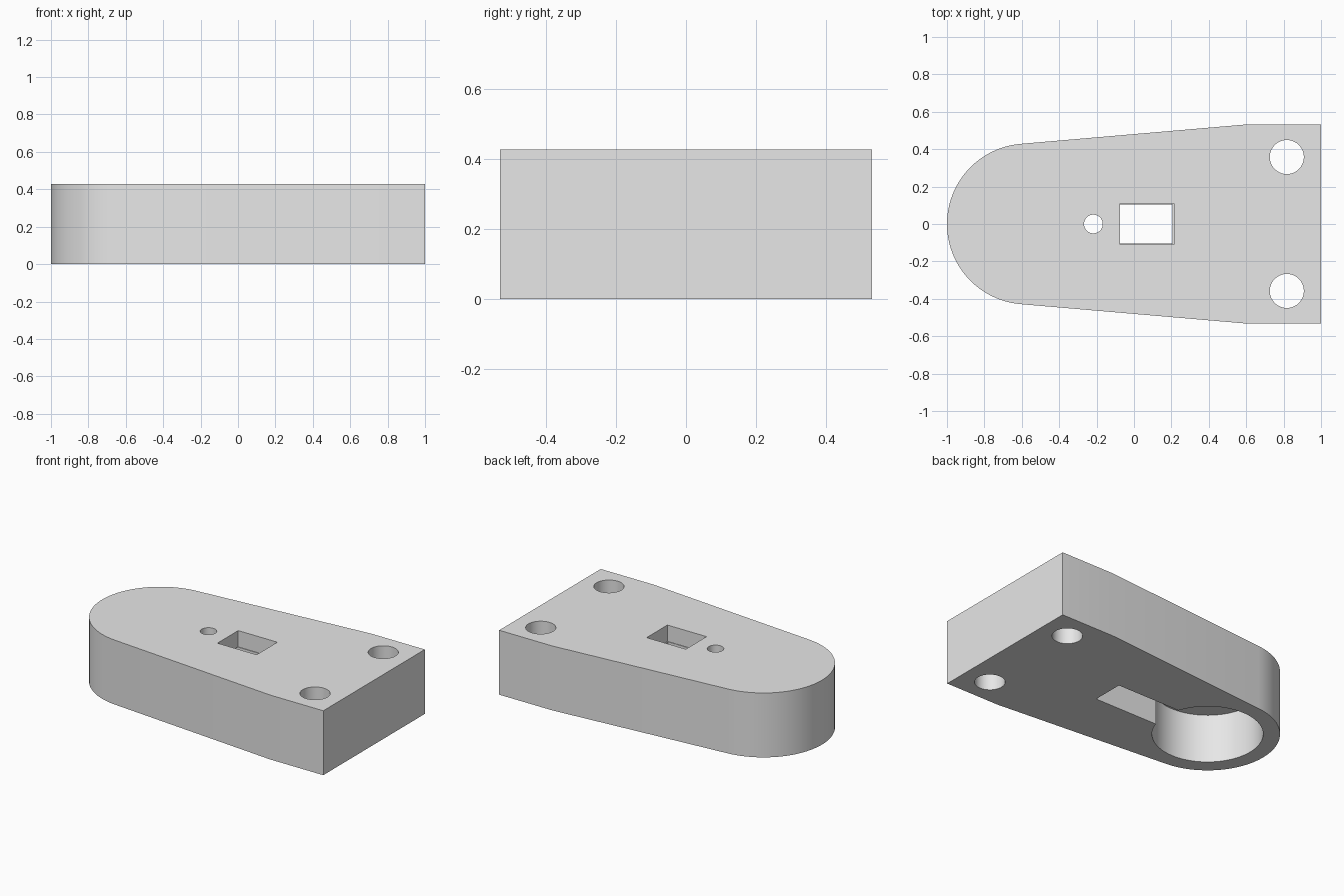
import bpy, bmesh
from math import radians, sin, cos, asin, pi

cube = bpy.data.objects.get("Cube")
if cube:
    bpy.data.objects.remove(cube, do_unlink=True)

HEIGHT = 0.428
CEILING = 0.32        # top of the underside recess
NOSE_X, NOSE_R = -0.57, 0.43
HALF_WIDTH, SHOULDER_X = 0.533, 0.61

grey = bpy.data.materials.new("plain_grey")
grey.use_nodes = True
grey.diffuse_color = (0.8, 0.8, 0.8, 1)
grey.node_tree.nodes["Principled BSDF"].inputs["Base Color"].default_value = (0.8, 0.8, 0.8, 1)


def prism(name, outline, z0, z1):
    """Extrude a flat outline from z0 up to z1."""
    bm = bmesh.new()
    face = bm.faces.new([bm.verts.new((x, y, z0)) for x, y in outline])
    new = bmesh.ops.extrude_face_region(bm, geom=[face])["geom"]
    top = [v for v in new if isinstance(v, bmesh.types.BMVert)]
    bmesh.ops.translate(bm, verts=top, vec=(0, 0, z1 - z0))
    bmesh.ops.recalc_face_normals(bm, faces=bm.faces)
    mesh = bpy.data.meshes.new(name)
    bm.to_mesh(mesh)
    bm.free()
    mesh.materials.append(grey)
    obj = bpy.data.objects.new(name, mesh)
    bpy.context.collection.objects.link(obj)
    return obj


def circle(x, y, r, n=64):
    return [(x + r * cos(2 * pi * i / n), y + r * sin(2 * pi * i / n)) for i in range(n)]


def rectangle(x0, x1, half):
    return [(x0, -half), (x1, -half), (x1, half), (x0, half)]


# Tapered body with a round nose, tangent to the slanted sides
taper = asin((HALF_WIDTH - NOSE_R) / (SHOULDER_X - NOSE_X))
start, steps = pi / 2 + taper, 48
sweep = 2 * (pi - start)
nose = [(NOSE_X + NOSE_R * cos(start + sweep * i / steps),
         NOSE_R * sin(start + sweep * i / steps)) for i in range(steps + 1)]
outline = nose + [(SHOULDER_X, -HALF_WIDTH), (1, -HALF_WIDTH),
                  (1, HALF_WIDTH), (SHOULDER_X, HALF_WIDTH)]
body = prism("body", outline, 0, HEIGHT)

# Underside recess, window, pin hole and a pair of bolt holes
cutters = [
    prism("round_pocket", circle(NOSE_X, 0, 0.33, 96), -0.1, CEILING),
    prism("slot", rectangle(NOSE_X, 0.205, 0.105), -0.1, CEILING),
    prism("window", rectangle(-0.075, 0.213, 0.109), CEILING, HEIGHT + 0.1),
    prism("pin_hole", circle(-0.217, 0, 0.05, 48), 0.2, HEIGHT + 0.1),
]
for side in (-1, 1):
    cutters.append(prism("bolt_hole", circle(0.817, side * 0.358, 0.091), -0.1, HEIGHT + 0.1))

bpy.context.view_layer.objects.active = body
for cutter in cutters:
    cutter.hide_render = True
    mod = body.modifiers.new(cutter.name, "BOOLEAN")
    mod.operation, mod.solver, mod.object = "DIFFERENCE", "EXACT", cutter
    bpy.ops.object.modifier_apply(modifier=mod.name)
    bpy.data.objects.remove(cutter, do_unlink=True)

# Smooth curved walls, crisp edges
bpy.ops.object.select_all(action="DESELECT")
body.select_set(True)
bpy.ops.object.shade_smooth_by_angle(angle=radians(30))
